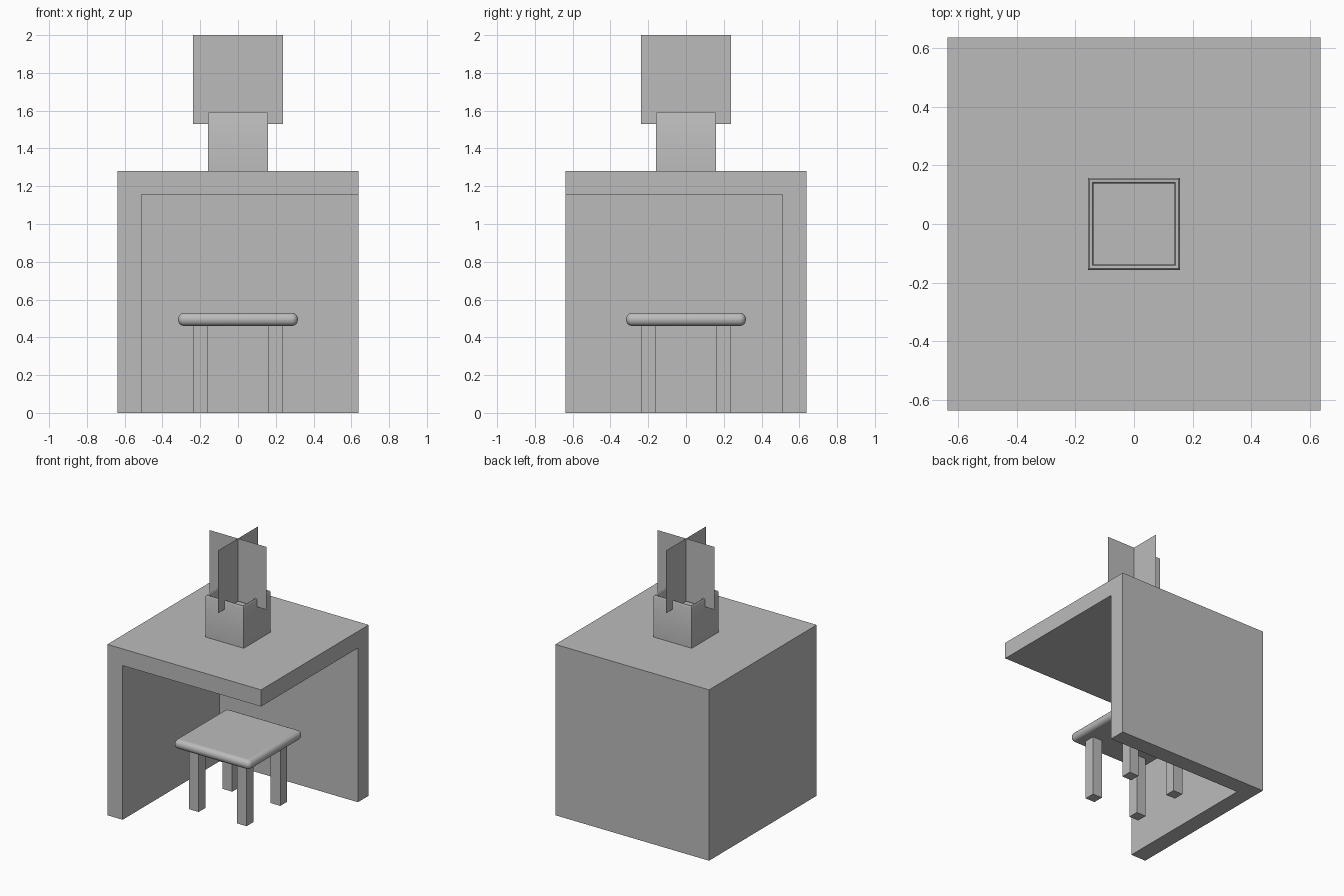
import bpy, bmesh

if "Cube" in bpy.data.objects:
    bpy.data.objects.remove(bpy.data.objects["Cube"])

grey = bpy.data.materials.new("plain grey")
grey.diffuse_color = (0.5, 0.5, 0.5, 1)
grey.use_nodes = True
grey.node_tree.nodes["Principled BSDF"].inputs["Base Color"].default_value = grey.diffuse_color


def finish(name, bm):
    bmesh.ops.recalc_face_normals(bm, faces=bm.faces)
    mesh = bpy.data.meshes.new(name)
    bm.to_mesh(mesh)
    bm.free()
    mesh.materials.append(grey)
    ob = bpy.data.objects.new(name, mesh)
    bpy.context.collection.objects.link(ob)
    return ob


def prism(name, outline, z0, z1):
    """Extrude a flat outline straight up."""
    bm = bmesh.new()
    base = bm.faces.new([bm.verts.new((x, y, z0)) for x, y in outline])
    top = bmesh.ops.extrude_face_region(bm, geom=[base], use_keep_orig=True)
    verts = [v for v in top["geom"] if isinstance(v, bmesh.types.BMVert)]
    bmesh.ops.translate(bm, verts=verts, vec=(0, 0, z1 - z0))
    return finish(name, bm)


def rect(x0, x1, y0, y1):
    return [(x0, y0), (x1, y0), (x1, y1), (x0, y1)]


def smooth(ob, angle=0.6):
    bpy.ops.object.select_all(action='DESELECT')
    ob.select_set(True)
    bpy.context.view_layer.objects.active = ob
    bpy.ops.object.shade_smooth_by_angle(angle=angle)


# Enclosure: thick top over left and back walls, open at front and right
H, I = 0.637, 0.51
prism("top_slab", rect(-H, H, -H, H), 1.155, 1.28)
prism("corner_walls", [(-H, -H), (-I, -H), (-I, I), (H, I), (H, H), (-H, H)], 0, 1.155)

# Stool: rounded seat on four square legs
seat = prism("seat", rect(-0.317, 0.317, -0.317, 0.317), 0.46, 0.53)
bev = seat.modifiers.new("round", 'BEVEL')
bev.width, bev.segments = 0.033, 5
smooth(seat)
for sx in (-1, 1):
    for sy in (-1, 1):
        x, y = 0.199 * sx, 0.199 * sy
        prism("stool_leg", rect(x - 0.04, x + 0.04, y - 0.04, y + 0.04), 0, 0.465)

# Pot: square rings from outside bottom, over the rounded rim, to the inner floor
P = 0.158
rings = [(P, 1.28), (P, 1.585), (P - 0.002, 1.589), (P - 0.006, 1.592), (P - 0.012, 1.592),
         (P - 0.017, 1.589), (P - 0.019, 1.584), (P - 0.019, 1.52)]
bm = bmesh.new()
loops = [[bm.verts.new((x, y, z)) for x, y in rect(-r, r, -r, r)] for r, z in rings]
for a, b in zip(loops, loops[1:]):
    for i in range(4):
        j = (i + 1) % 4
        bm.faces.new((a[i], a[j], b[j], b[i]))
bm.faces.new(loops[0])
bm.faces.new(loops[-1])
smooth(finish("pot", bm))

# Plant: two crossed paper-thin upright sheets
for name, dx, dy in (("leaf_sheet_wide", 0.237, 0), ("leaf_sheet_deep", 0, 0.237)):
    bm = bmesh.new()
    bm.faces.new([bm.verts.new(p) for p in ((-dx, -dy, 1.53), (dx, dy, 1.53),
                                            (dx, dy, 2), (-dx, -dy, 2))])
    finish(name, bm)
